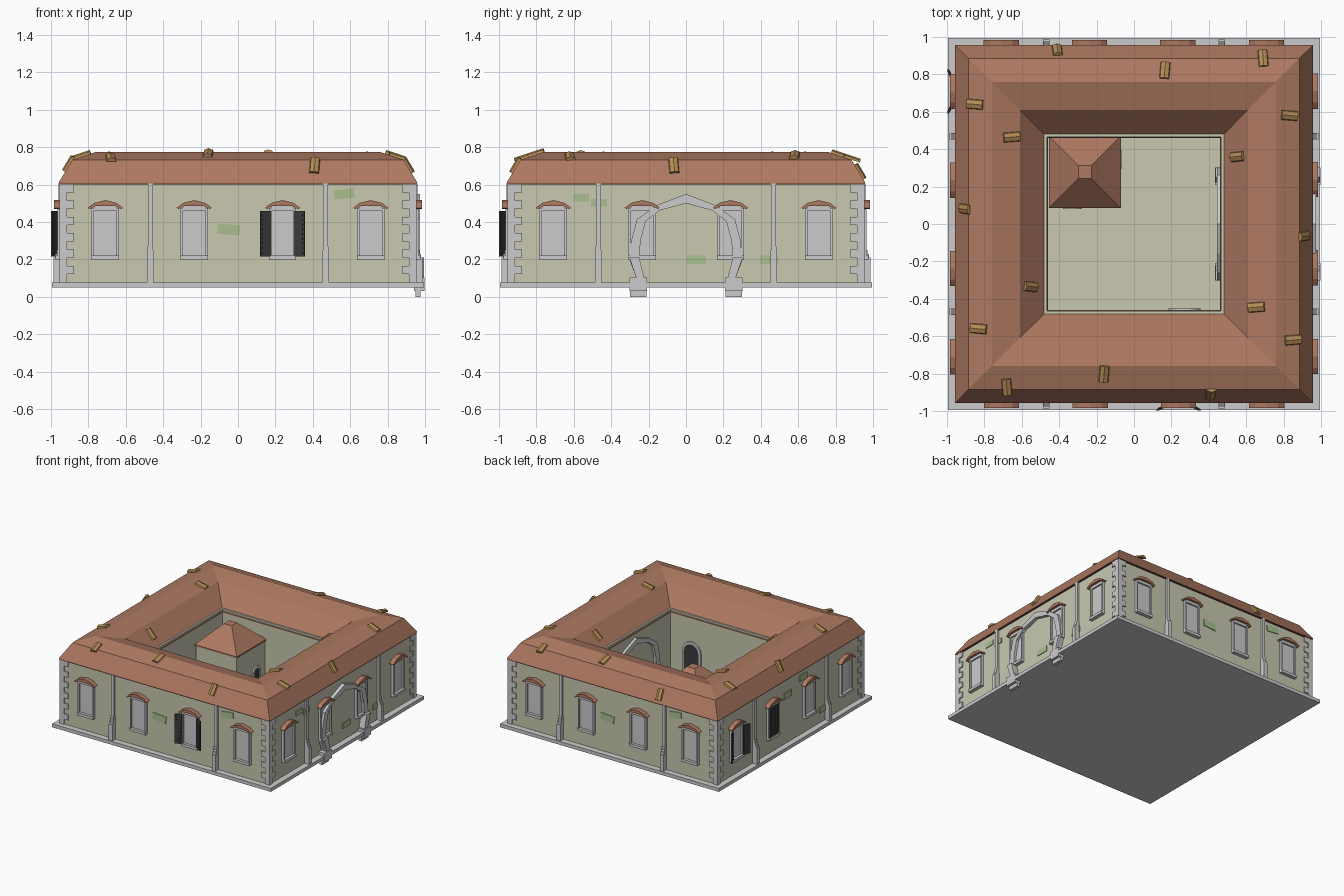
import bpy, bmesh, math
from mathutils import Matrix, Vector

if "Cube" in bpy.data.objects:
    bpy.data.objects.remove(bpy.data.objects["Cube"])


def material(name, rgb):
    m = bpy.data.materials.new(name)
    m.diffuse_color = (*rgb, 1)
    m.use_nodes = True
    m.node_tree.nodes["Principled BSDF"].inputs["Base Color"].default_value = m.diffuse_color
    return m


PLASTER = material("plaster", (.58, .58, .44))
ROOF = material("terracotta", (.42, .19, .12))
EAVE = material("dark_terracotta", (.12, .05, .035))
TILE = material("tan_tile", (.45, .26, .09))
MOSS = material("moss", (.40, .53, .28))
DARK = material("dark_wood", (.045, .045, .05))
I = Matrix.Identity(4)


class Part:
    """Mesh drawn in the front wall's frame (u, y, z), then turned k quarter turns."""
    def __init__(self, name, mat=None):
        self.name, self.mat, self.bm = name, mat, bmesh.new()

    def prism(self, pts, y0, y1, k=0, local=I):
        m = Matrix.Rotation(k * math.pi / 2, 4, 'Z') @ local
        a, b = ([self.bm.verts.new(m @ Vector((u, y, z))) for u, z in pts] for y in (y0, y1))
        self.bm.faces.new(a)
        self.bm.faces.new(b[::-1])
        for i in range(len(pts)):
            j = (i + 1) % len(pts)
            self.bm.faces.new((a[i], b[i], b[j], a[j]))

    def box(self, u0, u1, y0, y1, z0, z1, k=0, local=I):
        self.prism([(u0, z0), (u1, z0), (u1, z1), (u0, z1)], y0, y1, k, local)

    def ring(self, profile, centre=(0, 0), closed=True):
        """Square ring swept from (half width, z) points; an open one is capped."""
        loops = [[self.bm.verts.new((centre[0] + sx * d, centre[1] + sy * d, z))
                  for sx, sy in ((-1, -1), (1, -1), (1, 1), (-1, 1))] for d, z in profile]
        n = len(loops)
        for i in range(n if closed else n - 1):
            a, b = loops[i], loops[(i + 1) % n]
            for j in range(4):
                self.bm.faces.new((a[j], a[(j + 1) % 4], b[(j + 1) % 4], b[j]))
        if not closed:
            self.bm.faces.new(loops[0])
            self.bm.faces.new(loops[-1])

    def done(self):
        bmesh.ops.recalc_face_normals(self.bm, faces=self.bm.faces)
        me = bpy.data.meshes.new(self.name)
        self.bm.to_mesh(me)
        self.bm.free()
        ob = bpy.data.objects.new(self.name, me)
        bpy.context.collection.objects.link(ob)
        if self.mat:
            me.materials.append(self.mat)


# Base slab, courtyard floor and wall ring
p = Part("base_slab")
p.box(-.994, .994, -.994, .994, .05, .078)
p.done()
p = Part("courtyard_floor", PLASTER)
p.box(-.47, .47, -.47, .47, .07, .083)
p.done()
p = Part("walls", PLASTER)
p.ring([(.945, .07), (.945, .605), (.465, .605), (.465, .07)])
p.done()

# Hipped ring roof, broken slopes outside and inside
SLOPE = [(.46, .585), (.61, .735), (.76, .775), (.885, .733), (.958, .612)]
p = Part("roof", ROOF)
p.ring(SLOPE + [(.958, .606), (.46, .58)])
p.done()
p = Part("eave_trim", EAVE)
p.ring([(.955, .6), (.955, .61), (.94, .61), (.94, .6)])
p.done()

# Loose tiles lying on the roof
p = Part("loose_tiles", TILE)
for n, (x, y) in enumerate([(-.41, .925), (.165, .82), (.69, .885), (-.85, .64), (-.655, .465), (.83, .58),
                            (.555, .36), (-.90, .08), (.905, -.065), (-.555, -.335), (.655, -.445),
                            (-.83, -.56), (.85, -.62), (-.16, -.80), (-.68, -.87), (.41, -.905)]):
    d = max(abs(x), abs(y))
    (d0, z0), (d1, z1) = next(s for s in zip(SLOPE, SLOPE[1:]) if s[0][0] <= d <= s[1][0])
    z = z0 + (d - d0) / (d1 - d0) * (z1 - z0)
    k, u = ((0 if y < 0 else 2), (x if y < 0 else -x)) if abs(y) > abs(x) else \
           ((1 if x > 0 else 3), (y if x > 0 else -y))
    tilt = Matrix.Rotation(-math.atan2(z1 - z0, d1 - d0), 4, 'X')
    yaw = Matrix.Rotation(.08 * (-1) ** n, 4, 'Z')
    p.prism([(-.026, 0), (.026, 0), (.022, .012), (0, .02), (-.022, .012)], -.045, .045, k,
            Matrix.Translation((u, -d, z)) @ tilt @ yaw)
p.done()

# Toothed corner stones
p = Part("corner_stones")
n, h = 12, .525 / 12
for k in range(4):
    for i in range(n):
        w = .877 if i % 2 else .915
        for s in (-1, 1):
            p.box(s * w, s * .954, -.954, -.93, .078 + i * h, .078 + (i + 1) * h, k)
p.done()

# Stepped pilasters
p = Part("pilasters")
for k in range(4):
    for u in (-.469, .469):
        for z0, z1, y, w in [(.078, .21, .986, .017), (.21, .23, .979, .0165), (.23, .25, .971, .016),
                             (.25, .27, .965, .015), (.27, .606, .961, .0135)]:
            p.box(u - w, u + w, -y, -.94, z0, z1, k)
p.done()

# Windows on all four walls, each with a tiled hood
BAYS = (-.709, -.234, .238, .71)
panes, frames, hoods = Part("window_panes"), Part("window_frames"), Part("window_hoods", ROOF)
half = [(.094, .476), (.06, .502), (0, .517)]
under = [(0, .487), (.055, .485), (.084, .469)]
HOOD = half + [(-u, z) for u, z in half[1::-1]] + [(-u, z) for u, z in under[::-1]] + under[1:]
for k in range(4):
    for u in BAYS:
        panes.box(u - .065, u + .065, -.953, -.94, .205, .47, k)
        for s in (-1, 1):
            frames.box(u + s * .06, u + s * .073, -.966, -.94, .2, .475, k)
        frames.box(u - .06, u + .06, -.966, -.94, .462, .485, k)
        frames.box(u - .073, u + .073, -.975, -.94, .198, .22, k)
        hoods.prism([(u + a, z) for a, z in HOOD], -.984, -.94, k)
for q in (panes, frames, hoods):
    q.done()

# Louvred shutters: two open pairs and one closed pair
p = Part("shutters", DARK)
for u, k, angle in [(.238, 0, 25), (-.709, 3, 25), (-.238, 3, None)]:
    for s in (-1, 1):
        a = math.radians(180 if angle is None else angle)
        hinge = Matrix.Translation((u + s * .064, -.97, 0)) @ Matrix.Rotation(-s * a, 4, 'Z')
        if angle is None:
            hinge = Matrix.Translation((u, -.967, 0))
        p.box(0, s * .06, -.004, .004, .217, .46, k, hinge)
        for i in range(9):
            z = .23 + i * .025
            p.box(s * .008, s * .052, -.007, .007, z, z + .012, k, hinge)
p.done()

# Moss patches: (wall, u, z, width, height, tilt)
p = Part("moss_patches", MOSS)
for k, u, z, w, h, t in [(0, -.05, .36, .12, .055, 5), (0, .567, .55, .11, .05, -6),
                         (2, -.05, .36, .12, .055, 5), (2, .567, .55, .11, .05, -6),
                         (1, -.56, .53, .085, .04, 0), (1, -.465, .503, .085, .04, 0),
                         (1, .055, .198, .105, .045, 0), (1, .445, .198, .1, .045, 0),
                         (3, -.03, .47, .1, .05, 0), (3, .17, .54, .1, .05, 0), (3, .43, .18, .1, .045, 0)]:
    p.box(-w / 2, w / 2, -.951, -.94, -h / 2, h / 2, k,
          Matrix.Translation((u, 0, z)) @ Matrix.Rotation(math.radians(t), 4, 'Y'))
p.done()

# Gate surround on the right wall, and its courtyard twin
outer = [(.265, .1), (.303, .2), (.29, .31), (.262, .415), (.157, .49), (0, .55)]
inner = [(0, .5), (.14, .462), (.215, .405), (.243, .3), (.25, .2), (.222, .1)]
ARCH = outer + [(-u, z) for u, z in outer[-2::-1]] + [(-u, z) for u, z in inner[::-1]] + inner[1:]
p = Part("gate_arches")
p.prism(ARCH, -.974, -.94, 1)
p.prism(ARCH, -.475, -.443, 1)
for s in (-1, 1):
    p.box(s * .21, s * .3, -.976, -.95, 0, .05, 1)
    p.box(s * .208, s * .302, -.998, -.94, .03, .103, 1)
    p.prism([(s * .222, .1), (s * .265, .1), (s * .303, .21), (s * .25, .21)], -.995, -.94, 1)
    p.box(s * .208, s * .302, -.475, -.432, .08, .103, 1)
    p.prism([(s * .222, .1), (s * .265, .1), (s * .303, .21), (s * .25, .21)], -.475, -.436, 1)
p.done()

# Small courtyard hut with a truncated pyramid roof
HX, HY = -.2625, .2775
p = Part("hut_walls", PLASTER)
p.ring([(.185, .08), (.185, .465)], (HX, HY), False)
p.done()
p = Part("hut_roof", ROOF)
p.ring([(.1925, .45), (.1925, .462), (.035, .615)], (HX, HY), False)
p.done()

# Arched doors: one in the courtyard wall, two in the hut
frames, leaves = Part("door_frames"), Part("door_leaves", DARK)


def arch(r, top, n=8):
    return [(r * math.cos(math.pi * i / n), top - r + r * math.sin(math.pi * i / n)) for i in range(n + 1)]


def door(local, w, top):
    o, i = arch(w, top), arch(w - .02, top - .02)
    frames.prism([(w, .08)] + o + [(-w, .08), (-w + .02, .08)] + i[::-1] + [(w - .02, .08)],
                 -.012, .01, 0, local)
    leaves.prism([(w - .02, .08)] + i + [(-w + .02, .08)], -.004, .01, 0, local)


door(Matrix.Translation((.27, -.465, 0)) @ Matrix.Rotation(math.pi, 4, 'Z'), .085, .39)
door(Matrix.Translation((-.33, HY - .185, 0)), .05, .29)
door(Matrix.Translation((HX + .185, .345, 0)) @ Matrix.Rotation(math.pi / 2, 4, 'Z'), .05, .29)
frames.done()
leaves.done()
